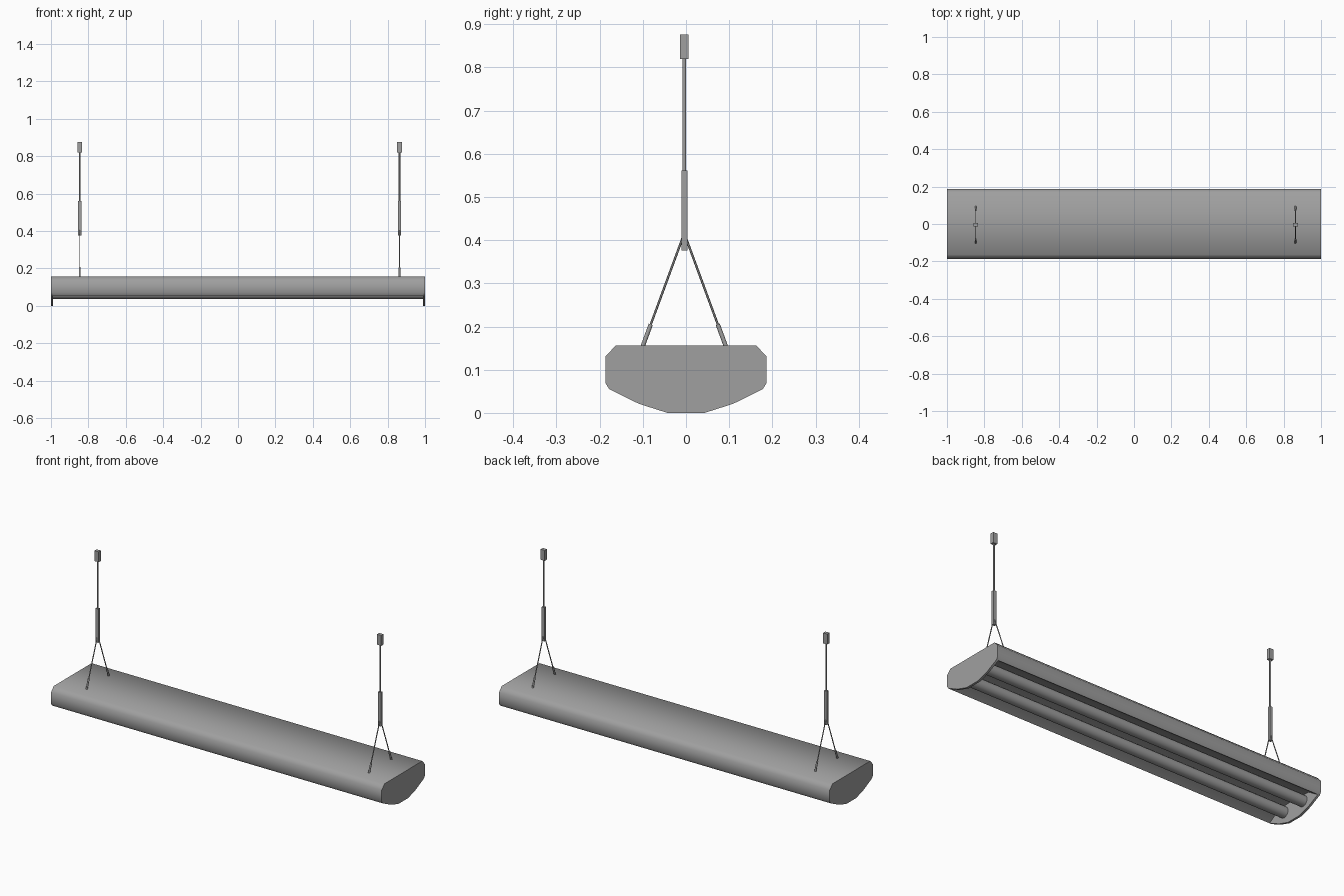
import bpy, bmesh, math
from mathutils import Vector

if "Cube" in bpy.data.objects:
    bpy.data.objects.remove(bpy.data.objects["Cube"])


def extrude_x(name, profile, x0, x1, angle=None):
    """Closed (y, z) profile extruded along x."""
    bm = bmesh.new()
    a = [bm.verts.new((x0, y, z)) for y, z in profile]
    b = [bm.verts.new((x1, y, z)) for y, z in profile]
    n = len(profile)
    bm.faces.new(a)
    bm.faces.new(b)
    for i in range(n):
        j = (i + 1) % n
        bm.faces.new((a[i], a[j], b[j], b[i]))
    bmesh.ops.recalc_face_normals(bm, faces=bm.faces)
    return finish(name, bm, angle)


def rod(name, p0, p1, r, sides=10, angle=50):
    """Cylinder between two points."""
    p0, p1 = Vector(p0), Vector(p1)
    d = p1 - p0
    bm = bmesh.new()
    bmesh.ops.create_cone(bm, cap_ends=True, segments=sides,
                          radius1=r, radius2=r, depth=d.length)
    ob = finish(name, bm, angle)
    ob.rotation_euler = d.to_track_quat('Z', 'Y').to_euler()
    ob.location = (p0 + p1) / 2
    return ob


def box(name, center, size):
    bm = bmesh.new()
    bmesh.ops.create_cube(bm, size=1)
    bmesh.ops.scale(bm, vec=size, verts=bm.verts)
    ob = finish(name, bm)
    ob.location = center
    return ob


def finish(name, bm, angle=None):
    me = bpy.data.meshes.new(name)
    bm.to_mesh(me)
    bm.free()
    me.materials.append(grey)
    ob = bpy.data.objects.new(name, me)
    bpy.context.collection.objects.link(ob)
    if angle:
        bpy.ops.object.select_all(action='DESELECT')
        ob.select_set(True)
        bpy.context.view_layer.objects.active = ob
        bpy.ops.object.shade_smooth_by_angle(angle=math.radians(angle))
    return ob


def mirrored(half):
    return half + [(-y, z) for y, z in reversed(half)]


# Mid-grey finish
grey = bpy.data.materials.new("grey_metal")
grey.diffuse_color = (0.35, 0.35, 0.35, 1)
grey.use_nodes = True
grey.node_tree.nodes["Principled BSDF"].inputs["Base Color"].default_value = grey.diffuse_color

# Housing: rounded outer shell with a sloped reflector recess underneath
outer = [(0.163, 0.156), (0.187, 0.13), (0.187, 0.07), (0.178, 0.055)]
inner = [(0.172, 0.058), (0.11, 0.098), (0.03, 0.104)]
extrude_x("housing", mirrored(outer + inner), -0.99, 0.99, 55)

# End plates
plate = outer + [(0.109, 0.021), (0.043, 0.0)]
for side, s in (("left", -1), ("right", 1)):
    extrude_x(side + "_end_plate", mirrored(plate), s * 0.988, s, 55)

# Lamp tubes
for label, y in (("front", -0.07), ("back", 0.07)):
    rod(label + "_lamp_tube", (-0.99, y, 0.066), (0.99, y, 0.066), 0.029, 20)

# Suspension sets
Y = -0.004
for side, x in (("left", -0.846), ("right", 0.863)):
    box(side + "_ceiling_block", (x, Y, 0.848), (0.025, 0.019, 0.057))
    rod(side + "_hanging_rod", (x, Y, 0.56), (x, Y, 0.825), 0.0045, 8)
    box(side + "_cable_gripper", (x, Y, 0.469), (0.017, 0.014, 0.185))
    for label, s in (("front", -1), ("back", 1)):
        top = Vector((x, Y + s * 0.004, 0.405))
        foot = Vector((x, Y + s * 0.096, 0.155))
        rod(f"{side}_{label}_wire", top, foot, 0.0027, 6)
        rod(f"{side}_{label}_ferrule", top.lerp(foot, 0.8), foot, 0.005, 8)
